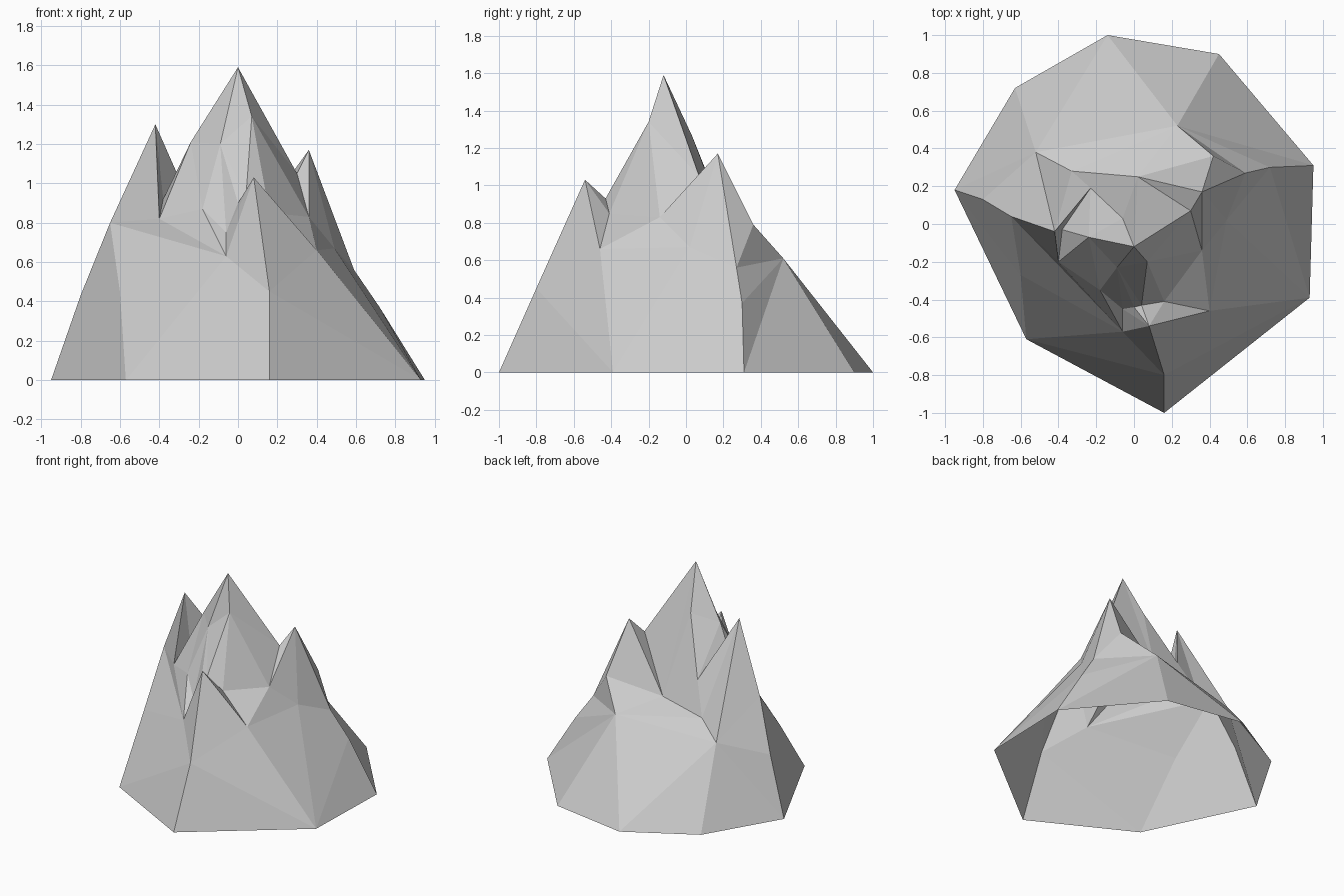
import bpy
import bmesh
from mathutils import Vector
from mathutils.geometry import delaunay_2d_cdt

cube = bpy.data.objects.get("Cube")
if cube:
    bpy.data.objects.remove(cube, do_unlink=True)

# Ground outline of the mountain, listed anticlockwise
rim = dict(
    west=(-.95, .18, 0), southwest=(-.57, -.61, 0), south=(.16, -1, 0),
    southeast=(.93, -.39, 0), east=(.95, .31, 0), northeast=(.45, .9, 0),
    north=(-.14, 1, 0), northwest=(-.63, .72, 0))

# Central summit and its shoulders
summit = dict(
    summit=(0, -.12, 1.59), nose=(.07, -.2, 1.34), cheek=(-.09, -.23, 1.2),
    left_shoulder=(-.24, -.07, 1.21), back_shoulder=(-.06, .03, 1.27),
    chute=(-.18, -.35, .87), saddle=(.3, .07, 1.05), hollow=(.36, -.14, .83))

# West spire with its outer spur and the notch behind it
west_spire = dict(
    spire=(-.42, -.04, 1.3), elbow=(-.65, .04, .8), spur=(-.8, .13, .43),
    buttress=(-.6, -.27, .45), ledge=(-.4, -.2, .82), notch=(-.38, -.03, .92),
    gap=(-.23, .19, .87))

# Front horn
front_horn = dict(
    horn=(.08, -.54, 1.03), shin=(.16, -.8, .45), hip=(.4, -.46, .66),
    foot=(-.06, -.57, .63), heel=(-.06, -.45, .75), nape=(0, -.44, .9),
    back=(.04, -.43, .93), dip=(.16, -.41, .85))

# East peak and its falling ridge
east_peak = dict(
    peak=(.36, .17, 1.17), crag=(.42, .36, .79), step=(.59, .27, .56),
    toe=(.72, .3, .37), knee=(.49, .02, .67))

# Shelf along the back
back_shelf = dict(
    shelf_west=(-.52, .38, .54), shelf_mid=(-.33, .28, .64),
    shelf_top=(.02, .25, .7), shelf_east=(.23, .52, .61))

# Creases of each part: every string is a chain of points joined by edges
rim_creases = [
    "west southwest south southeast east northeast north northwest west"]
summit_creases = [
    "saddle hollow hip dip hollow nose saddle summit shelf_top",
    "shelf_top back_shoulder summit nose cheek summit left_shoulder notch",
    "gap back_shoulder left_shoulder gap",
    "left_shoulder ledge chute left_shoulder cheek chute foot",
    "nose back cheek",
    "nose dip",
    "chute heel"]
spire_creases = [
    "west spur elbow spire ledge foot",
    "elbow ledge notch spire gap notch",
    "elbow buttress southwest foot elbow",
    "buttress foot shin southwest",
    "buttress spur shelf_west elbow",
    "spire shelf_west west",
    "spire shelf_mid gap shelf_top"]
horn_creases = [
    "dip back nape heel foot horn heel",
    "nape horn back",
    "dip horn hip",
    "horn shin south",
    "shin southeast"]
peak_creases = [
    "shelf_top east_col" if "east_col" in east_peak else "shelf_top saddle peak",
    "shelf_top peak crag step peak knee toe east",
    "step toe southeast knee step",
    "southeast hip knee hollow peak"]
shelf_creases = [
    "shelf_west shelf_mid shelf_top crag shelf_east shelf_west",
    "northwest shelf_west north shelf_east northeast",
    "shelf_top shelf_east step",
    "toe shelf_east east"]


def edges_from_chains(chains, names):
    """Turn the crease chains into unique index pairs."""
    pairs = set()
    for chain in chains:
        steps = [names.index(word) for word in chain.split()]
        pairs.update(tuple(sorted(pair)) for pair in zip(steps, steps[1:]))
    return sorted(pairs)


def make_material(name, colour):
    mat = bpy.data.materials.new(name)
    mat.use_nodes = True
    mat.diffuse_color = colour
    mat.node_tree.nodes["Principled BSDF"].inputs["Base Color"].default_value = colour
    return mat


# Fill between the creases in plan, then lift every point to its height
points = rim | summit | west_spire | front_horn | east_peak | back_shelf
creases = (rim_creases + summit_creases + spire_creases + horn_creases
           + peak_creases + shelf_creases)
spots = [Vector(p) for p in points.values()]
plan, _, faces, origins, _, _ = delaunay_2d_cdt(
    [p.to_2d() for p in spots], edges_from_chains(creases, list(points)), [], 0, 1e-5)

bm = bmesh.new()
for flat, source in zip(plan, origins):
    if source:
        height = spots[source[0]].z
    else:
        height = min(spots, key=lambda p: (p.to_2d() - flat).length).z
    bm.verts.new((flat.x, flat.y, height))
bm.verts.ensure_lookup_table()
for face in faces:
    bm.faces.new([bm.verts[i] for i in face])
bm.normal_update()

# Open-bottomed, flat-faceted mountain shell
mesh = bpy.data.meshes.new("mountain")
bm.to_mesh(mesh)
bm.free()
mesh.materials.append(make_material("grey rock", (.6, .6, .6, 1)))
mountain = bpy.data.objects.new("mountain", mesh)
bpy.context.collection.objects.link(mountain)
